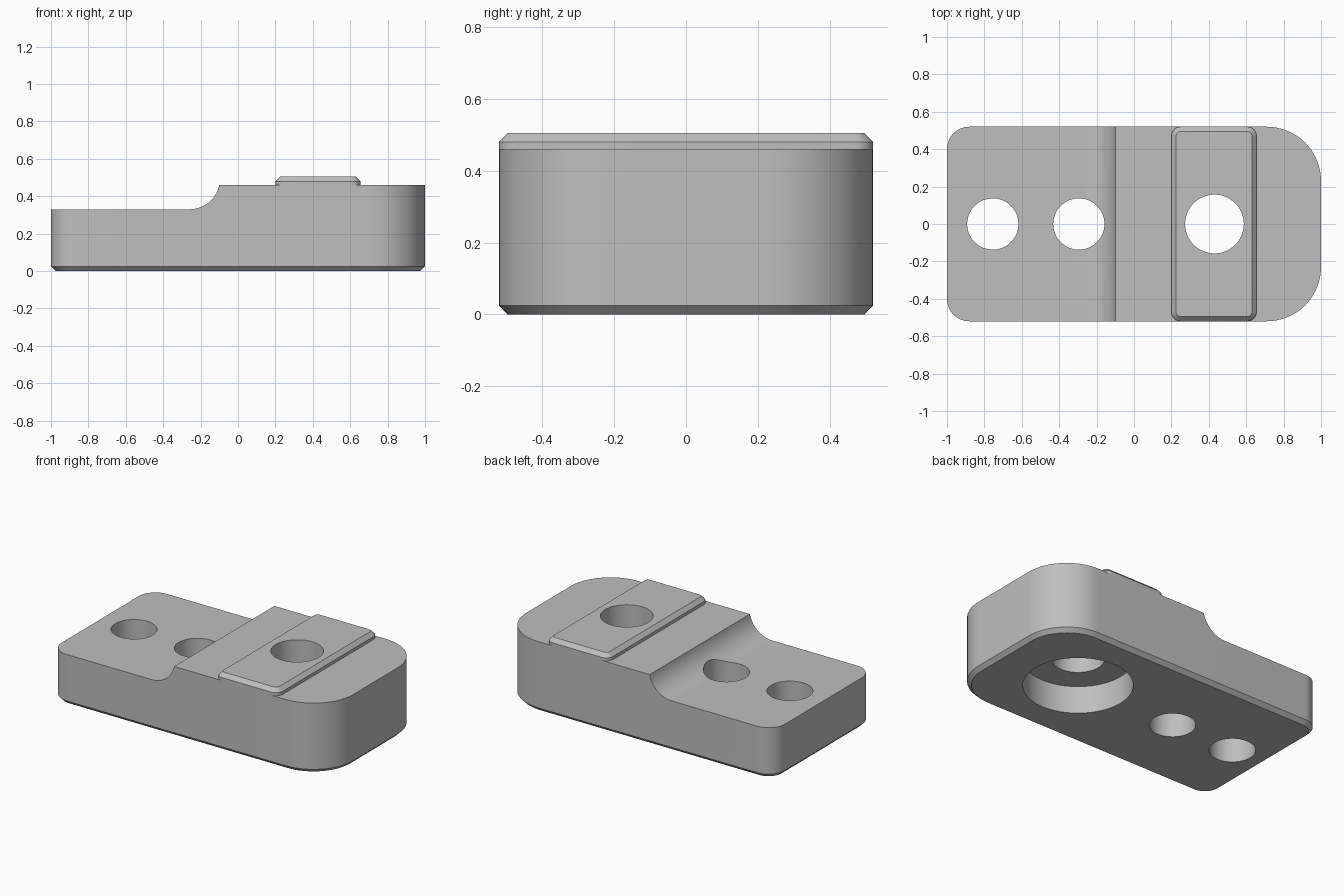
import bpy, bmesh, math
from math import cos, sin, pi

cube = bpy.data.objects.get("Cube")
if cube:
    bpy.data.objects.remove(cube, do_unlink=True)

# One plain grey for the whole part
grey = bpy.data.materials.new("plain_grey")
grey.use_nodes = True
colour = (0.52, 0.52, 0.52, 1)
grey.diffuse_color = colour
grey.node_tree.nodes["Principled BSDF"].inputs["Base Color"].default_value = colour


def loft(name, rings):
    """Skin a stack of matching closed rings and cap both ends."""
    bm = bmesh.new()
    loops = [[bm.verts.new(p) for p in ring] for ring in rings]
    for a, b in zip(loops, loops[1:]):
        for i in range(len(a)):
            j = (i + 1) % len(a)
            bm.faces.new((a[i], a[j], b[j], b[i]))
    bm.faces.new(loops[0][::-1])
    bm.faces.new(loops[-1])
    bmesh.ops.recalc_face_normals(bm, faces=bm.faces)
    mesh = bpy.data.meshes.new(name)
    bm.to_mesh(mesh)
    bm.free()
    mesh.materials.append(grey)
    obj = bpy.data.objects.new(name, mesh)
    bpy.context.collection.objects.link(obj)
    return obj


def rounded_ring(x0, x1, half, r_left, r_right, z, inset, steps=16):
    """Rounded rectangle with its own corner radius at each x end."""
    pts = []
    corners = ((x1, 1, r_right), (x0, 1, r_left), (x0, -1, r_left), (x1, -1, r_right))
    for k, (x, sy, r) in enumerate(corners):
        cx = x - r if x == x1 else x + r
        for i in range(steps + 1):
            a = (k + i / steps) * pi / 2
            pts.append((cx + (r - inset) * cos(a), sy * (half - r) + (r - inset) * sin(a), z))
    return pts


def cylinder(name, x, r, z0, z1, sides=64):
    angles = [2 * pi * i / sides for i in range(sides)]
    return loft(name, [[(x + r * cos(a), r * sin(a), z) for a in angles] for z in (z0, z1)])


def cut(obj, cutters):
    """Subtract the cutters, bake the result and remove them."""
    for c in cutters:
        c.hide_render = True
        mod = obj.modifiers.new(c.name, 'BOOLEAN')
        mod.operation, mod.solver, mod.object = 'DIFFERENCE', 'EXACT', c
    graph = bpy.context.evaluated_depsgraph_get()
    mesh = bpy.data.meshes.new_from_object(obj.evaluated_get(graph))
    obj.modifiers.clear()
    obj.data = mesh
    for c in cutters:
        bpy.data.objects.remove(c, do_unlink=True)


HALF, TOP, STEP, BEVEL = 0.52, 0.46, 0.33, 0.025

# Body block with a chamfered underside
body = loft("body", [rounded_ring(-1, 1, HALF, 0.12, 0.29, z, inset)
                     for z, inset in ((0, BEVEL), (BEVEL, 0), (TOP, 0))])

# Lowered shelf with a concave fillet rising to the upper deck
edge, start = -0.10, -0.26
rise, run = TOP - STEP, edge - start
rad = (rise ** 2 + run ** 2) / (2 * rise)
sweep = math.acos((rad - rise) / rad)
profile = [(-1.2, 0.7), (-1.2, STEP)]
profile += [(start + rad * sin(sweep * i / 16), STEP + rad * (1 - cos(sweep * i / 16)))
            for i in range(17)]
profile.append((edge, 0.7))
shelf = loft("shelf_cutter", [[(x, y, z) for x, z in profile] for y in (-0.8, 0.8)])

# Two bolt holes, the main bore and its counterbore from below
cut(body, [shelf,
           cylinder("outer_hole", -0.755, 0.137, -0.2, 0.8),
           cylinder("inner_hole", -0.295, 0.137, -0.2, 0.8),
           cylinder("main_bore", 0.43, 0.157, -0.2, 0.8),
           cylinder("counterbore", 0.43, 0.325, -0.2, 0.18)])

# Raised pad across the deck, chamfered on top and bored through
pad = loft("raised_pad", [rounded_ring(0.2, 0.655, HALF, 0.05, 0.05, z, inset, 8)
                          for z, inset in ((TOP, 0), (0.48, 0), (0.505, BEVEL))])
cut(pad, [cylinder("pad_bore", 0.43, 0.157, 0.2, 0.8)])

# Smooth curved walls, keep the machined edges crisp
bpy.ops.object.select_all(action='DESELECT')
for obj in (body, pad):
    obj.select_set(True)
bpy.context.view_layer.objects.active = body
bpy.ops.object.shade_smooth_by_angle(angle=math.radians(25))
